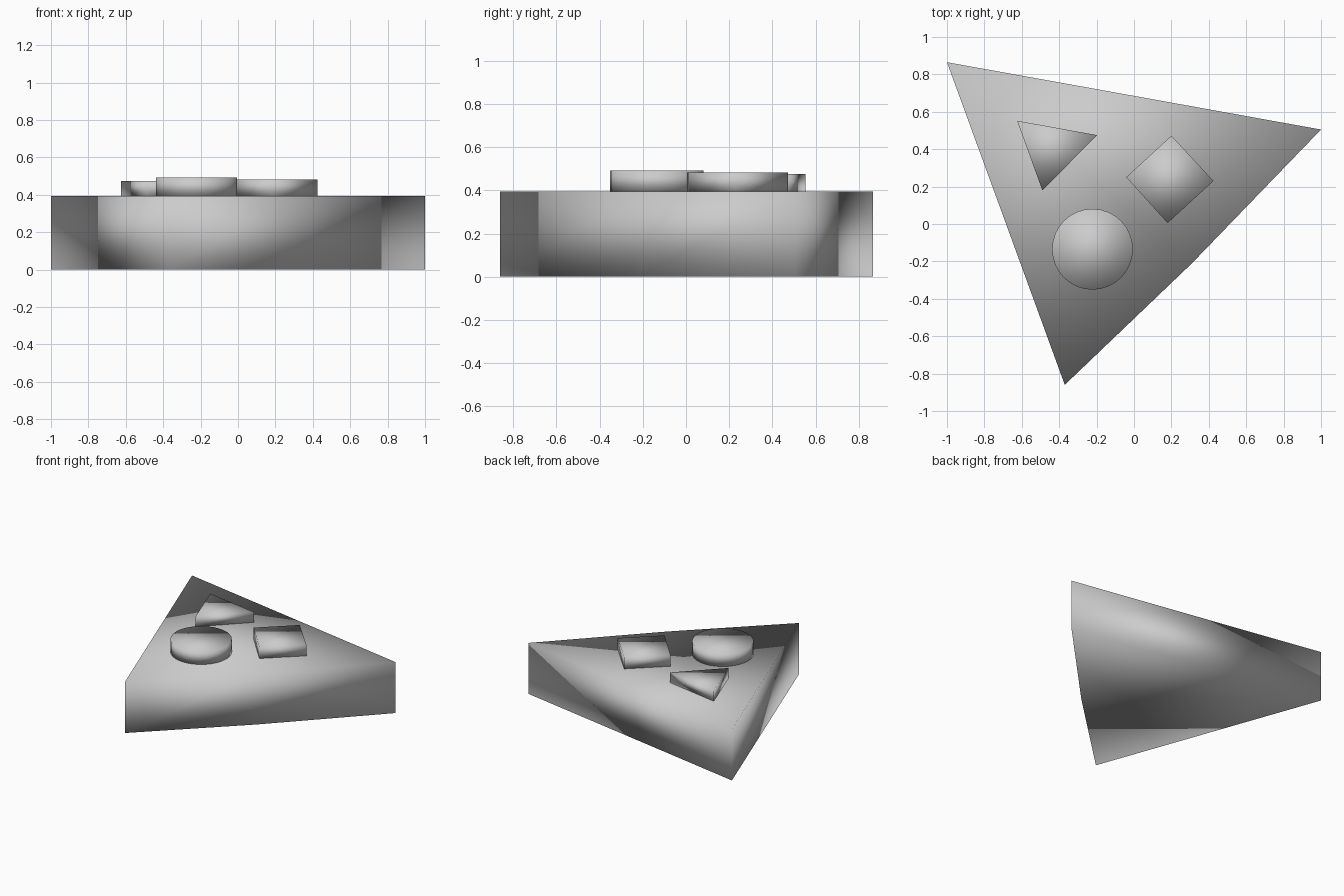
import bpy
import bmesh
from math import cos, sin, tau

if "Cube" in bpy.data.objects:
    bpy.data.objects.remove(bpy.data.objects["Cube"])


def prism(name, outline, z0, z1):
    """Extrude a flat outline into a smooth-shaded solid."""
    bm = bmesh.new()
    face = bm.faces.new([bm.verts.new((x, y, z0)) for x, y in outline])
    ext = bmesh.ops.extrude_face_region(bm, geom=[face], use_keep_orig=True)
    top = [v for v in ext["geom"] if isinstance(v, bmesh.types.BMVert)]
    bmesh.ops.translate(bm, verts=top, vec=(0, 0, z1 - z0))
    bmesh.ops.recalc_face_normals(bm, faces=bm.faces)
    for f in bm.faces:
        f.smooth = True
    mesh = bpy.data.meshes.new(name)
    bm.to_mesh(mesh)
    bm.free()
    obj = bpy.data.objects.new(name, mesh)
    bpy.context.collection.objects.link(obj)
    return obj


# Triangular slab, with a slight bend in its right-hand side
SLAB_TOP = 0.395
prism("slab", [(-1, 0.865), (-0.37, -0.86), (0.31, -0.21), (1, 0.505)], 0, SLAB_TOP)

# Raised shapes on top
prism("triangle_block", [(-0.625, 0.552), (-0.49, 0.18), (-0.197, 0.475)], SLAB_TOP, 0.475)
prism("square_block", [(0.20, 0.472), (-0.042, 0.25), (0.18, 0.005), (0.425, 0.23)],
      SLAB_TOP, 0.482)
circle = [(-0.222 + 0.216 * cos(tau * i / 32), -0.135 + 0.216 * sin(tau * i / 32))
          for i in range(32)]
prism("round_block", circle, SLAB_TOP, 0.492)
